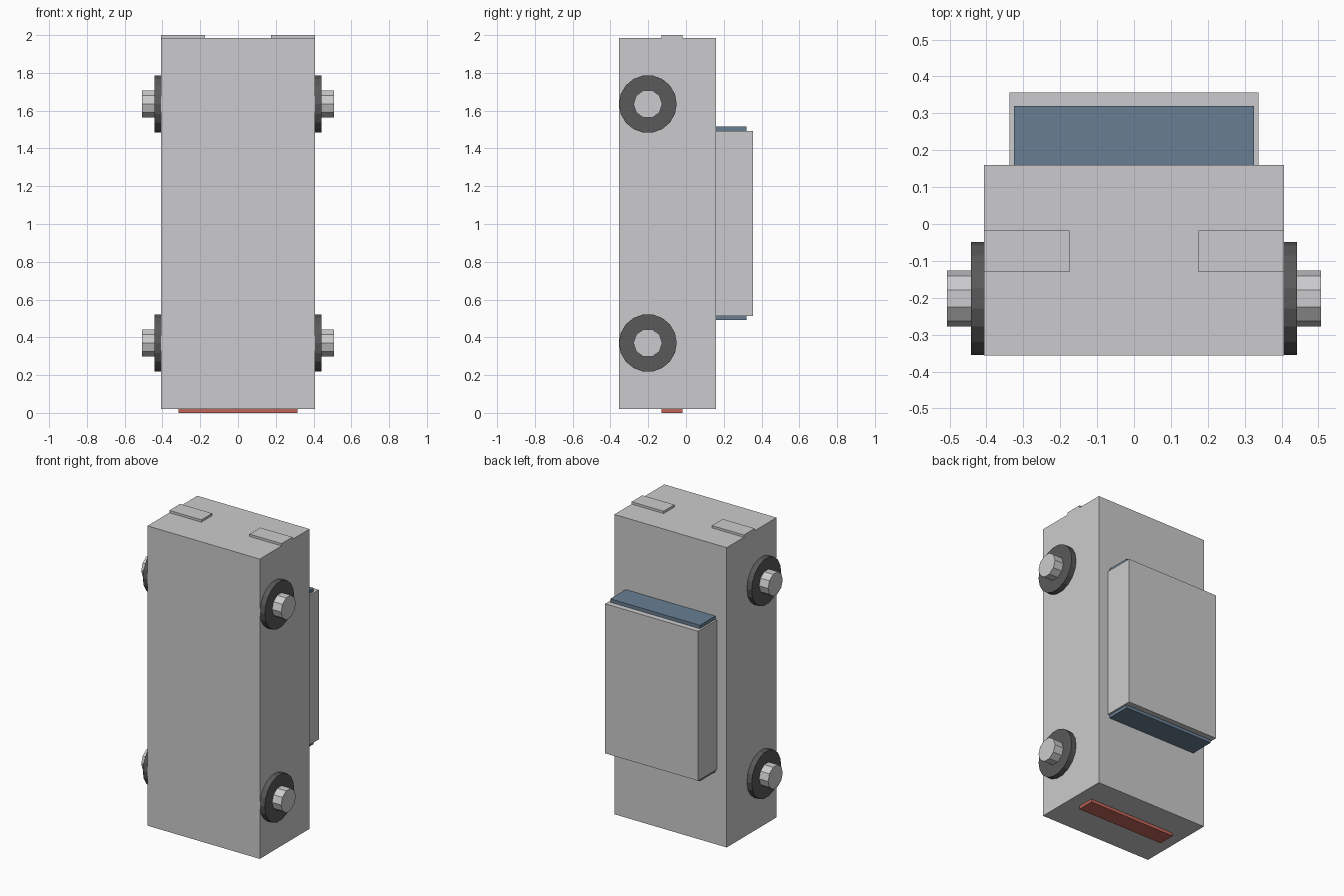
import bpy, math
from mathutils import Matrix

if "Cube" in bpy.data.objects:
    bpy.data.objects.remove(bpy.data.objects["Cube"])


def material(name, rgb):
    m = bpy.data.materials.new(name)
    m.diffuse_color = (*rgb, 1)
    m.use_nodes = True
    m.node_tree.nodes["Principled BSDF"].inputs["Base Color"].default_value = m.diffuse_color
    return m


PAINT = material("light_grey", (0.60, 0.60, 0.61))
GLASS = material("blue_glass", (0.14, 0.21, 0.29))
RUBBER = material("dark_rubber", (0.10, 0.10, 0.10))
RED = material("tail_red", (0.55, 0.13, 0.10))


def box(name, x, y, z, mat):
    """Box from (min, max) ranges on each axis."""
    bpy.ops.mesh.primitive_cube_add(size=1)
    ob = bpy.context.object
    ob.name = name
    size = [r[1] - r[0] for r in (x, y, z)]
    mid = [(r[0] + r[1]) / 2 for r in (x, y, z)]
    ob.data.transform(Matrix.Translation(mid) @ Matrix.Diagonal((*size, 1)))
    ob.data.materials.append(mat)


def disc(name, sides, radius, x0, x1, y, z, mat):
    """Cylinder along x with one corner pointing along y."""
    bpy.ops.mesh.primitive_cylinder_add(vertices=sides, radius=radius, depth=abs(x1 - x0))
    ob = bpy.context.object
    ob.name = name
    ob.data.transform(Matrix.Translation(((x0 + x1) / 2, y, z))
                      @ Matrix.Rotation(math.pi / 2, 4, 'Y'))
    ob.data.materials.append(mat)


# Body, cabin and the glass running through the cabin
box("body", (-0.407, 0.407), (-0.356, 0.16), (0.02, 1.985), PAINT)
box("cabin", (-0.337, 0.337), (0.15, 0.356), (0.513, 1.493), PAINT)
box("windows", (-0.325, 0.325), (0.15, 0.32), (0.493, 1.515), GLASS)

# Lamps on the two ends
box("tail_light", (-0.315, 0.315), (-0.13, -0.018), (0.0, 0.03), RED)
for side, s in (("left", -1), ("right", 1)):
    box(f"headlight_{side}", sorted((s * 0.175, s * 0.407)), (-0.13, -0.018), (1.975, 2.0), PAINT)
    # Wheels
    for end, z in (("front", 1.635), ("rear", 0.37)):
        disc(f"{end}_{side}_tyre", 18, 0.153, s * 0.36, s * 0.442, -0.202, z, RUBBER)
        disc(f"{end}_{side}_hub", 10, 0.076, s * 0.36, s * 0.507, -0.202, z, PAINT)
